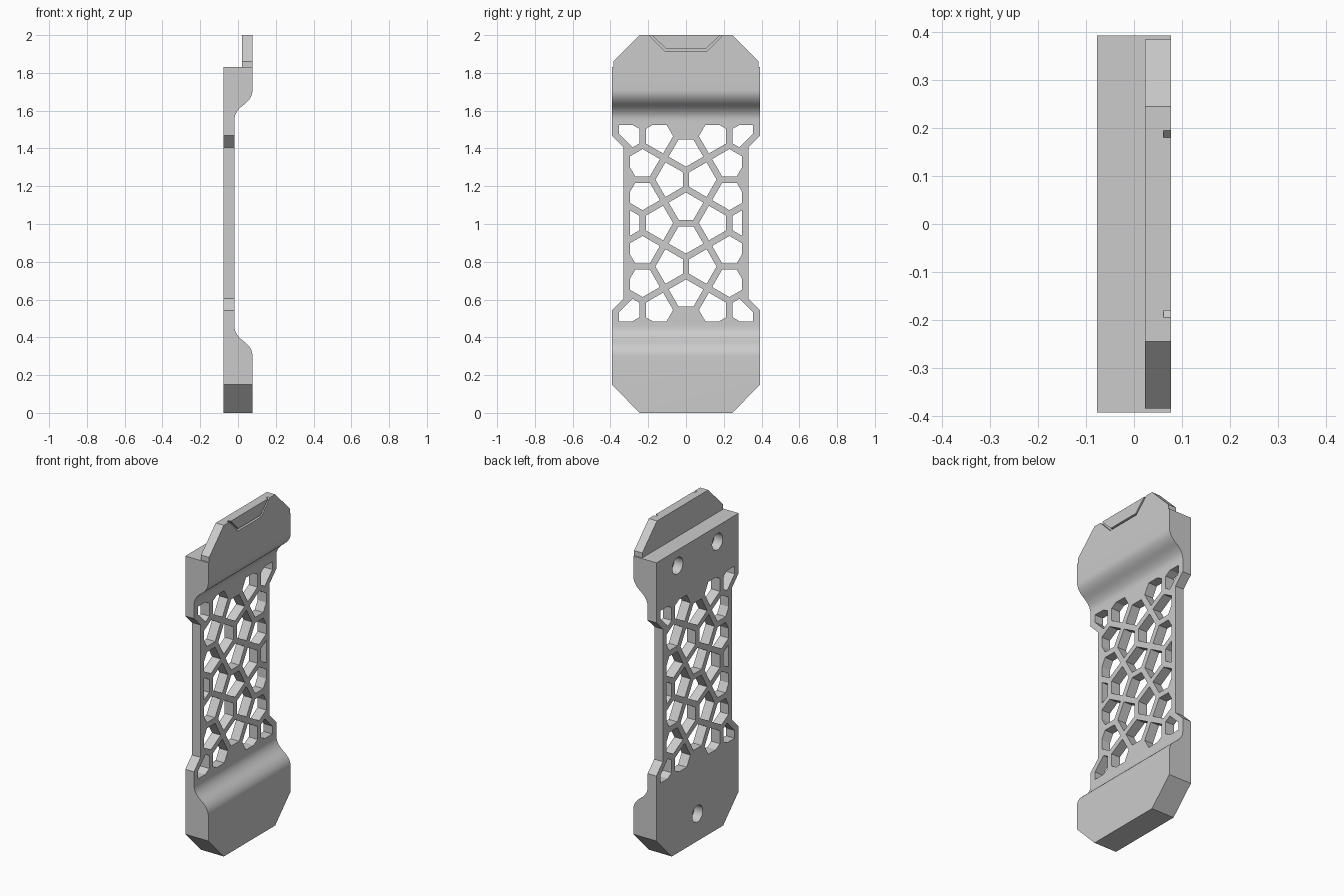
import bpy, bmesh, math
from mathutils import Vector

if "Cube" in bpy.data.objects:
    bpy.data.objects.remove(bpy.data.objects["Cube"])

grey = bpy.data.materials.new("plain grey")
grey.use_nodes = True
colour = (0.6, 0.6, 0.6, 1)
grey.diffuse_color = colour
grey.node_tree.nodes["Principled BSDF"].inputs["Base Color"].default_value = colour

MID = 1.005            # height of the lattice centre
HALF_X, HALF_Y = 0.077, 0.393
PLATE_X = -0.019       # front of the thin lattice plate


def prisms(name, polygons, place, low, high):
    """Extrude flat polygons from low to high; place(a, b, h) gives the 3D point."""
    bm = bmesh.new()
    for poly in polygons:
        a = [bm.verts.new(place(p[0], p[1], low)) for p in poly]
        b = [bm.verts.new(place(p[0], p[1], high)) for p in poly]
        bm.faces.new(a)
        bm.faces.new(b)
        for i in range(len(poly)):
            k = (i + 1) % len(poly)
            bm.faces.new((a[i], a[k], b[k], b[i]))
    bmesh.ops.recalc_face_normals(bm, faces=bm.faces)
    mesh = bpy.data.meshes.new(name)
    bm.to_mesh(mesh)
    bm.free()
    obj = bpy.data.objects.new(name, mesh)
    mesh.materials.append(grey)
    bpy.context.collection.objects.link(obj)
    return obj


def along_x(a, b, h):
    return (h, a, b)


def along_y(a, b, h):
    return (a, h, b)


def combine(obj, tool, operation):
    mod = obj.modifiers.new(operation.title(), 'BOOLEAN')
    mod.operation, mod.object, mod.solver = operation, tool, 'EXACT'
    bpy.context.view_layer.objects.active = obj
    bpy.ops.object.modifier_apply(modifier=mod.name)
    bpy.data.objects.remove(tool)


def bend(p, q, r, steps=7):
    p, q, r = Vector(p), Vector(q), Vector(r)
    ts = [i / steps for i in range(steps + 1)]
    return [p * (1 - t) ** 2 + q * 2 * t * (1 - t) + r * t * t for t in ts]


# Side profile: thick ends, S-shaped ramps, thin middle, raised lip
centre = (0.029, 0.38)
ramp = bend((HALF_X, 0.30), (HALF_X, 0.345), centre)
ramp += bend(centre, (PLATE_X, 0.415), (PLATE_X, 0.46))[1:]
upper_ramp = [Vector((p.x, 2 * MID - p.y)) for p in reversed(ramp)]
profile = [(-HALF_X, -0.1), (HALF_X, -0.1)] + ramp + upper_ramp
profile += [(HALF_X, 2.1), (0.0225, 2.1), (0.0225, 1.83), (-HALF_X, 1.83)]
body = prisms("lattice_grip_body", [profile], along_y, -0.6, 0.6)

# Outline: chamfered ends and narrower waist
side = [(0.245, 0), (HALF_Y, 0.15), (HALF_Y, 0.542), (0.33, 0.605),
        (0.33, 1.405), (HALF_Y, 1.468), (HALF_Y, 1.83), (0.385, 1.83),
        (0.385, 1.86), (0.245, 2)]
outline = side + [(-y, z) for y, z in reversed(side)]
combine(body, prisms("outline_cutter", [outline], along_x, -0.3, 0.3), 'INTERSECT')


# Pentagonal lattice openings
def clip(poly, normal, limit):
    """Keep the part of a polygon where normal . p <= limit."""
    out = []
    for i, p in enumerate(poly):
        q = poly[(i + 1) % len(poly)]
        dp, dq = normal.dot(p) - limit, normal.dot(q) - limit
        if dp <= 0:
            out.append(p)
        if dp * dq < 0:
            out.append(p.lerp(q, dp / (dp - dq)))
    return out


S, RIB = 0.23, 0.017
BAR = S / 2 * (1 - 1 / math.sqrt(3))
cells = []
for i in (-1, 0, 1):
    for j in range(-2, 3):
        c = Vector((i * S, j * S))
        level = (i + j) % 2 == 0
        d = Vector((1, 0)) if level else Vector((0, 1))
        for n in (d.orthogonal(), -d.orthogonal()):
            if (i == 0 and abs(j) == 2 and n.y * j > 0) or (level and abs(j) == 2 and i):
                continue
            cell = [c - d * BAR, c + d * BAR, c + (d + n) * S / 2,
                    c + n * (S - BAR), c + (n - d) * S / 2]
            middle = sum(cell, Vector((0, 0))) / 5
            hole = cell
            for k in range(5):      # leave half a rib along each edge
                p, q = cell[k], cell[(k + 1) % 5]
                out = (q - p).orthogonal().normalized()
                if out.dot(p - middle) < 0:
                    out = -out
                hole = clip(hole, out, out.dot(p) - RIB)
            corner = abs(j) == 2 and n.x * i > 0
            for s in (-1, 1):       # stay inside the frame
                hole = clip(hole, Vector((s, 0)), 0.355 if corner else 0.297)
                hole = clip(hole, Vector((0, s)), 0.52)
            if corner:
                hole = clip(hole, Vector((i, -j / 2)), -0.118)
            if len(hole) > 2:
                cells.append([(p.x, p.y + MID) for p in hole])
combine(body, prisms("lattice_cutter", cells, along_x, -0.2, 0.2), 'DIFFERENCE')

# Shallow groove on the front of the lip
half = [(0.197, 2.002), (0.112, 1.915), (0.106, 1.927), (0.182, 2.002)]
groove = [half[0], half[1]] + [(-y, z) for y, z in (half[1], half[0], half[3], half[2])]
groove += [half[2], half[3]]
combine(body, prisms("groove_cutter", [groove], along_x, 0.062, 0.1), 'DIFFERENCE')

# Round blind sockets in the back face
sockets = []
for y, z in ((-0.19, 1.735), (0.19, 1.735), (0, 0.165)):
    angles = [math.tau * k / 32 for k in range(32)]
    sockets.append([(y + 0.05 * math.cos(t), z + 0.05 * math.sin(t)) for t in angles])
combine(body, prisms("socket_cutter", sockets, along_x, -0.1, -0.02), 'DIFFERENCE')

bpy.ops.object.select_all(action='DESELECT')
body.select_set(True)
bpy.context.view_layer.objects.active = body
bpy.ops.object.shade_smooth_by_angle(angle=math.radians(25))
